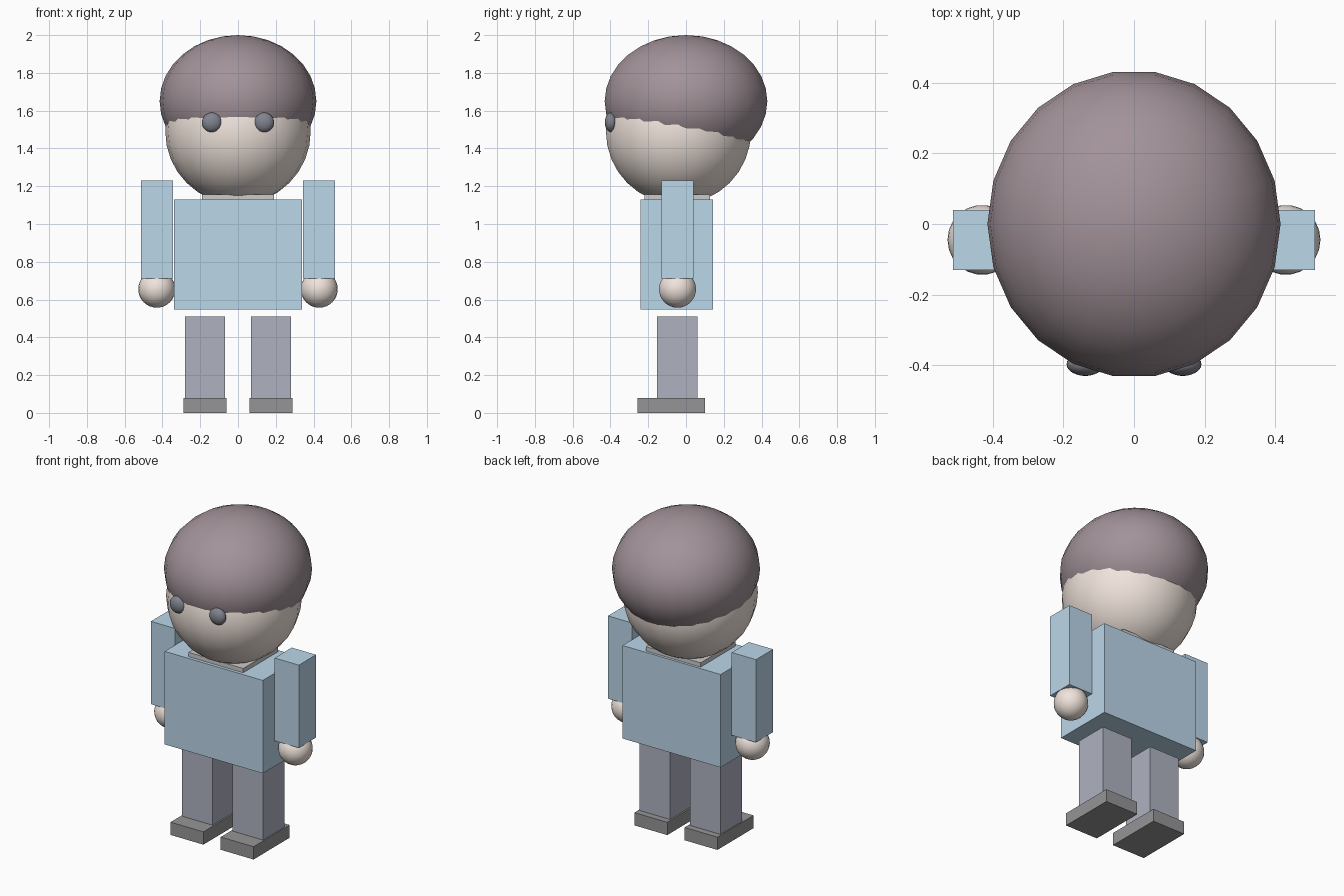
import bpy, bmesh
from math import atan2
from mathutils import Matrix, Vector

if "Cube" in bpy.data.objects:
    bpy.data.objects.remove(bpy.data.objects["Cube"])


def material(name, rgb):
    m = bpy.data.materials.new(name)
    m.diffuse_color = (*rgb, 1)
    m.use_nodes = True
    m.node_tree.nodes["Principled BSDF"].inputs["Base Color"].default_value = m.diffuse_color
    return m


SKIN = material("skin", (0.88, 0.78, 0.72))
HAIR = material("hair", (0.36, 0.29, 0.32))
SHIRT = material("shirt", (0.50, 0.68, 0.82))
TROUSER = material("trousers", (0.43, 0.45, 0.53))
SHOE = material("shoes", (0.30, 0.30, 0.31))
EYE = material("eyes", (0.22, 0.23, 0.27))
WHITE = material("collar", (0.88, 0.87, 0.85))


def finish(name, bm, mat, smooth):
    mesh = bpy.data.meshes.new(name)
    for f in bm.faces:
        f.smooth = smooth
    bm.to_mesh(mesh)
    bm.free()
    mesh.materials.append(mat)
    ob = bpy.data.objects.new(name, mesh)
    bpy.context.collection.objects.link(ob)
    return ob


def box(name, x, y, z, mat):
    """Box from (min, max) pairs on each axis."""
    bm = bmesh.new()
    bmesh.ops.create_cube(bm, size=1)
    bmesh.ops.scale(bm, vec=[b - a for a, b in (x, y, z)], verts=bm.verts)
    bmesh.ops.translate(bm, vec=[(a + b) / 2 for a, b in (x, y, z)], verts=bm.verts)
    return finish(name, bm, mat, False)


def ball(name, centre, radii, mat, segments=22, rings=16):
    """Smooth ellipsoid with a vertex column pointing along +x."""
    bm = bmesh.new()
    bmesh.ops.create_uvsphere(bm, u_segments=segments, v_segments=rings, radius=1)
    v = max(bm.verts, key=lambda p: p.co.xy.length)
    bmesh.ops.rotate(bm, verts=bm.verts, cent=(0, 0, 0),
                     matrix=Matrix.Rotation(-atan2(v.co.y, v.co.x), 3, 'Z'))
    bmesh.ops.scale(bm, vec=radii, verts=bm.verts)
    bmesh.ops.translate(bm, vec=Vector(centre), verts=bm.verts)
    return finish(name, bm, mat, True)


# Head: the hair is an ellipsoid overlapping the face ball
ball("head", (0, -0.04, 1.49), (0.385, 0.388, 0.385), SKIN)
ball("hair", (0, 0, 1.65), (0.415, 0.435, 0.35), HAIR)

# Body
box("collar", (-0.19, 0.19), (-0.22, 0.127), (1.10, 1.157), WHITE)
box("torso", (-0.34, 0.34), (-0.24, 0.143), (0.547, 1.13), SHIRT)

# Paired parts
for side, s in (("left", 1), ("right", -1)):
    def span(a, b):
        return tuple(sorted((s * a, s * b)))

    ball(side + "_eye", (s * 0.138, -0.397, 1.538), (0.053, 0.033, 0.052), EYE)
    box(side + "_sleeve", span(0.345, 0.513), (-0.13, 0.04), (0.711, 1.23), SHIRT)
    ball(side + "_hand", (s * 0.43, -0.045, 0.655), (0.098, 0.099, 0.098), SKIN)
    box(side + "_leg", span(0.07, 0.28), (-0.153, 0.06), (0.08, 0.51), TROUSER)
    box(side + "_shoe", span(0.06, 0.288), (-0.257, 0.10), (0, 0.08), SHOE)
